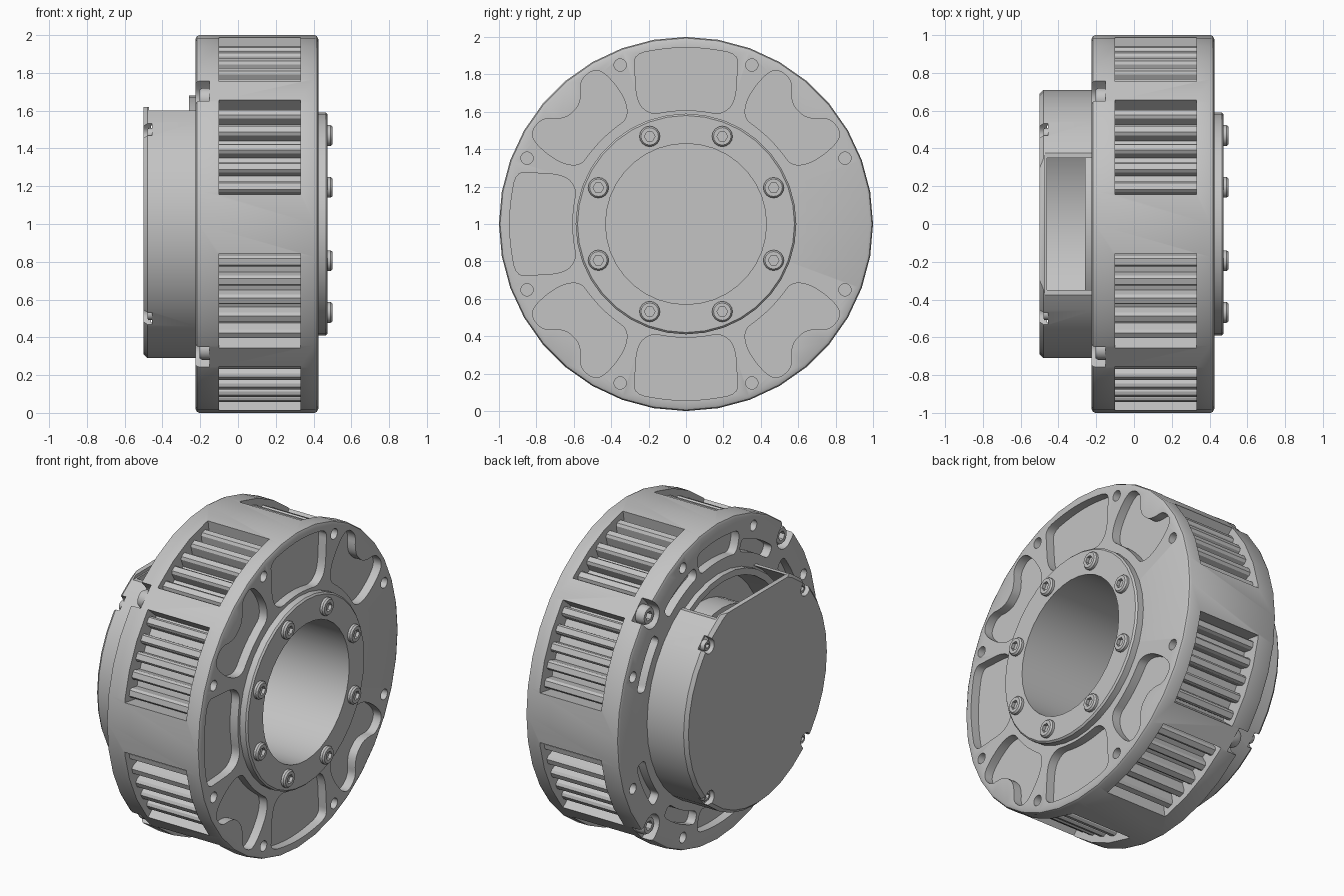
import bpy
import bmesh
from math import cos, sin, radians

cube = bpy.data.objects.get("Cube")
if cube:
    bpy.data.objects.remove(cube)

grey = bpy.data.materials.new("machined_grey")
grey.use_nodes = True
grey.diffuse_color = (0.55, 0.55, 0.55, 1)
grey.node_tree.nodes["Principled BSDF"].inputs["Base Color"].default_value = (0.55, 0.55, 0.55, 1)


def polar(r, a):
    return r * cos(radians(a)), r * sin(radians(a))


def lathe(bm, profile, closed=True, segments=36, centre=(0, 0)):
    """Revolve (x, radius) points around an axis parallel to x."""
    cy, cz = centre
    verts = [bm.verts.new((x, cy + r, cz)) for x, r in profile]
    pairs = list(zip(verts, verts[1:]))
    if closed:
        pairs.append((verts[-1], verts[0]))
    edges = [bm.edges.new(p) for p in pairs]
    spun = bmesh.ops.spin(bm, geom=verts + edges, cent=(0, cy, cz), axis=(1, 0, 0),
                          angle=radians(360), steps=segments)
    bmesh.ops.remove_doubles(bm, verts=bm.verts[:], dist=1e-5)


def prism(bm, points, x0, x1):
    """Extrude a (y, z) outline from x0 to x1."""
    face = bm.faces.new([bm.verts.new((x0, y, z)) for y, z in points])
    top = bmesh.ops.extrude_face_region(bm, geom=[face])["geom"]
    bmesh.ops.translate(bm, vec=(x1 - x0, 0, 0),
                        verts=[v for v in top if isinstance(v, bmesh.types.BMVert)])


def disc(r, centre=(0, 0), sides=16):
    return [(centre[0] + r * cos(radians(i * 360 / sides)),
             centre[1] + r * sin(radians(i * 360 / sides))) for i in range(sides)]


def sector(r0, r1, a0, a1, steps=8):
    angles = [a0 + (a1 - a0) * i / steps for i in range(steps + 1)]
    return [polar(r0, a) for a in angles] + [polar(r1, a) for a in reversed(angles)]


def u_notch(r, a, width):
    """Rounded notch at radius r, open towards the outside."""
    local = [polar(width, t) for t in range(90, 271, 18)] + [(.15, -width), (.15, width)]
    c, s = polar(1, a)
    return [((r + u) * c - v * s, (r + u) * s + v * c) for u, v in local]


def rounded(points, passes=2):
    """Soften the corners of an outline by cutting them repeatedly."""
    for _ in range(passes):
        cut = []
        for (y0, z0), (y1, z1) in zip(points, points[1:] + points[:1]):
            cut += [(y0 * .75 + y1 * .25, z0 * .75 + z1 * .25),
                    (y0 * .25 + y1 * .75, z0 * .25 + z1 * .75)]
        points = cut
    return points


def mirrored(half, centre):
    """Outline from (radius, offset angle) points of one half."""
    full = half + [(r, -a) for r, a in reversed(half) if a]
    return rounded([polar(r, centre + a) for r, a in full])


def make(name, bm):
    bmesh.ops.recalc_face_normals(bm, faces=bm.faces[:])
    mesh = bpy.data.meshes.new(name)
    bm.to_mesh(mesh)
    bm.free()
    mesh.materials.append(grey)
    obj = bpy.data.objects.new(name, mesh)
    obj.location.z = 1
    bpy.context.collection.objects.link(obj)
    return obj


def finish(obj, cutter=None):
    """Apply the cuts and shade the part."""
    bpy.context.view_layer.update()
    bpy.ops.object.select_all(action="DESELECT")
    obj.select_set(True)
    bpy.context.view_layer.objects.active = obj
    if cutter:
        mod = obj.modifiers.new("cuts", "BOOLEAN")
        mod.operation = "DIFFERENCE"
        mod.solver = "EXACT"
        mod.use_self = True
        mod.object = cutter
        bpy.ops.object.modifier_apply(modifier=mod.name)
        bpy.data.objects.remove(cutter)
    bpy.ops.object.shade_smooth_by_angle(angle=radians(30))


HOLES = [22.5 + 45 * i for i in range(8)]
DIAGONALS = [45, 135, 225, 315]
WINDOWS = [90 * i + a for i in range(4) for a in (25, 65)]

# Housing drum with rounded rim, bore, rear lip and rear recess
bm = bmesh.new()
lathe(bm, [(.425, .43), (.425, .98), (.418, .994), (.405, 1), (-.205, 1), (-.218, .994),
           (-.225, .98), (-.225, .68), (-.26, .68), (-.26, .64), (-.1, .62), (-.1, .47),
           (-.25, .47), (-.25, .43)])
housing = make("housing", bm)

# Housing cuts: side windows, face pockets, holes and bolt seats
bm = bmesh.new()
for a in WINDOWS:
    prism(bm, sector(.89, 1.1, a - 16, a + 16), -.1, .33)
for a in (90, 180, 270):
    prism(bm, mirrored([(.61, 0), (.61, 9), (.615, 18), (.7, 22), (.86, 18.5),
                        (.95, 17), (.945, 8), (.945, 0)], a), .37, .5)
    prism(bm, mirrored([(.76, 0), (.76, 8), (.76, 14), (.9, 14), (.9, 8), (.9, 0)], a),
          -.3, -.17)
for a in DIAGONALS:
    prism(bm, mirrored([(.64, 0), (.64, 9), (.645, 16), (.73, 19), (.85, 18), (.94, 16),
                        (.965, 13), (.95, 8.5), (.89, 6), (.855, 3), (.85, 0)], a), .37, .5)
    for side in (-1, 1):
        lo, hi = sorted((a + side * 5, a + side * 29))
        prism(bm, rounded(sector(.765, .845, lo, hi, 5)), -.3, -.17)
    prism(bm, u_notch(.935, a, .075), -.3, -.15)
for a in HOLES:
    prism(bm, disc(.033, polar(.92, a)), .36, .5)
    prism(bm, disc(.033, polar(.92, a)), -.3, -.16)
finish(housing, make("housing_cutter", bm))

# Cooling fins with tapered crests behind every window
bm = bmesh.new()
for a in WINDOWS:
    for offset in (-13, -6.5, 0, 6.5, 13):
        mid = a + offset
        prism(bm, [polar(r, mid + d) for r, d in
                   ((.88, -2), (.945, -1.7), (.96, -1), (.96, 1), (.945, 1.7), (.88, 2))],
              -.11, .34)
finish(make("cooling_fins", bm))

# Output flange around the bore
bm = bmesh.new()
lathe(bm, [(.41, .43), (.41, .59), (.465, .59), (.475, .58), (.475, .43)])
finish(make("output_flange", bm))

# Rear cover cup, cut flat at the top, with a notch at each corner screw
bm = bmesh.new()
lathe(bm, [(-.5, 0), (-.5, .69), (-.48, .71), (-.21, .71), (-.21, .695), (-.46, .695), (-.46, 0)],
      closed=False)
cover = make("rear_cover", bm)
bm = bmesh.new()
prism(bm, [(-.8, .6), (.8, .6), (.8, .9), (-.8, .9)], -.47, -.1)
prism(bm, [(-.8, .62), (.8, .62), (.8, .9), (-.8, .9)], -.6, -.46)
for a in DIAGONALS:
    prism(bm, u_notch(.675, a, .045), -.6, -.455)
finish(cover, make("cover_cutter", bm))


def bolts(name, radius, angles, base, tip, head):
    """Cap screws on a circle, each with a hexagonal socket."""
    bm, cut = bmesh.new(), bmesh.new()
    step = (tip - base) * .25
    for a in angles:
        c = polar(radius, a)
        lathe(bm, [(base, 0), (base, head), (tip - step, head), (tip, head * .85), (tip, 0)],
              closed=False, segments=16, centre=c)
        x0, x1 = sorted((tip - step * 2, tip + step * 2))
        prism(cut, disc(head * .52, c, 6), x0, x1)
    finish(make(name, bm), make(name + "_cutter", cut))


bolts("flange_bolts", .507, HOLES, .46, .5, .055)
bolts("housing_bolts", .935, DIAGONALS, -.14, -.205, .058)
bolts("cover_screws", .67, DIAGONALS, -.445, -.48, .034)
